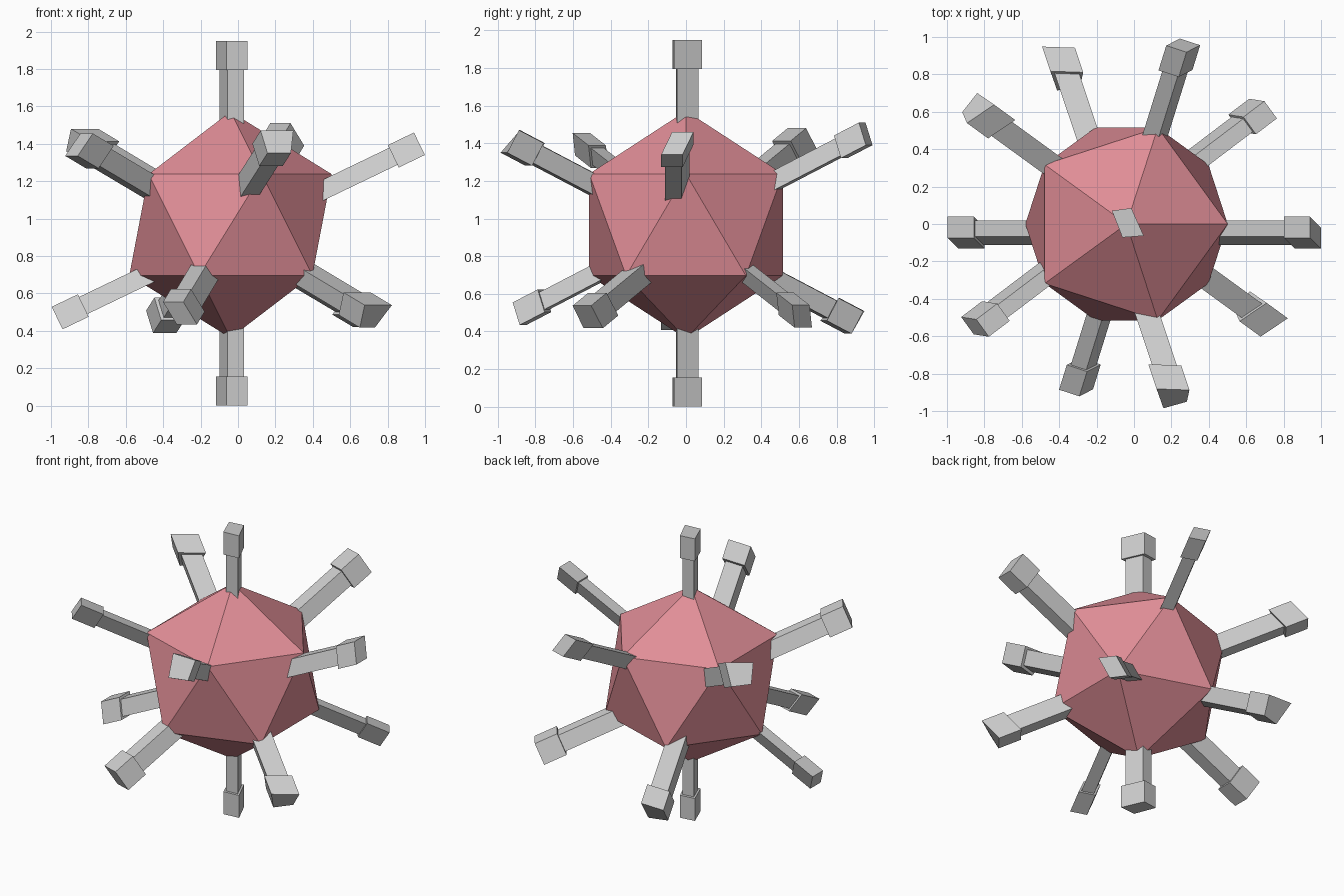
import bpy, bmesh, math
from mathutils import Vector, Matrix

if "Cube" in bpy.data.objects:
    bpy.data.objects.remove(bpy.data.objects["Cube"])

CENTRE = Vector((-0.04, 0.0, 0.967))


def make_object(name, bm, mat=None):
    bmesh.ops.recalc_face_normals(bm, faces=bm.faces)
    mesh = bpy.data.meshes.new(name)
    bm.to_mesh(mesh)
    bm.free()
    if mat:
        mesh.materials.append(mat)
    obj = bpy.data.objects.new(name, mesh)
    bpy.context.collection.objects.link(obj)
    return obj


def prism(bm, section, start, end, scale=1.0):
    """Four-sided bar: the section swept from start to end."""
    rings = [[bm.verts.new(p + c * scale) for c in section] for p in (start, end)]
    for i in range(4):
        j = (i + 1) % 4
        bm.faces.new((rings[0][i], rings[0][j], rings[1][j], rings[1][i]))
    bm.faces.new(rings[0])
    bm.faces.new(rings[1])


def spike_pair(name, section, upper, lower):
    """Thin shaft through the body with a thicker tip at both ends."""
    axis = (upper - lower).normalized()
    tip = axis * 0.155
    bm = bmesh.new()
    prism(bm, section, lower + tip, upper - tip, 0.76)
    prism(bm, section, upper - tip, upper)
    prism(bm, section, lower, lower + tip)
    make_object(name, bm)


# Red icosahedron body
red = bpy.data.materials.new("red")
red.diffuse_color = (0.75, 0.27, 0.31, 1)
red.use_nodes = True
red.node_tree.nodes["Principled BSDF"].inputs["Base Color"].default_value = red.diffuse_color
bm = bmesh.new()
bmesh.ops.create_icosphere(bm, subdivisions=1, radius=0.605,
                           matrix=Matrix.Translation(CENTRE))
make_object("body", bm, red)

# Skewed tip sections, written as (outward, sideways, up)
SKEWED = [(-0.029, 0.086, 0.06), (0.029, 0.028, -0.06),
          (0.029, -0.086, -0.06), (-0.029, -0.028, 0.06)]
WIDE = [(-0.071, -0.075, 0.06), (-0.011, 0.09, 0.06),
        (0.044, 0.058, -0.06), (0.039, -0.072, -0.06)]
UPRIGHT = [(-0.083, 0.068, 0), (0.021, 0.082, 0),
           (0.087, -0.066, 0), (-0.027, -0.075, 0)]

# Spike pairs: turn about z, section, upper end, lower end
spikes = [
    (0, UPRIGHT, (-0.035, 0.003, 1.95), (-0.035, 0.003, 0.0)),
    (0, SKEWED, (0.97, -0.046, 1.40), (-0.967, -0.046, 0.468)),
    (72, SKEWED, (0.263, 0.955, 1.45), (-0.31, -0.885, 0.494)),
    (144, WIDE, (-0.849, 0.619, 1.42), (0.721, -0.523, 0.477)),
    (216, SKEWED, (-0.85, -0.55, 1.395), (0.69, 0.617, 0.48)),
    (288, WIDE, (0.214, -0.926, 1.41), (-0.398, 0.904, 0.448)),
]
for n, (turn, shape, upper, lower) in enumerate(spikes):
    rot = Matrix.Rotation(math.radians(turn), 3, 'Z')
    section = [rot @ Vector(c) for c in shape]
    spike_pair(f"spike_pair_{n + 1}", section, Vector(upper), Vector(lower))
